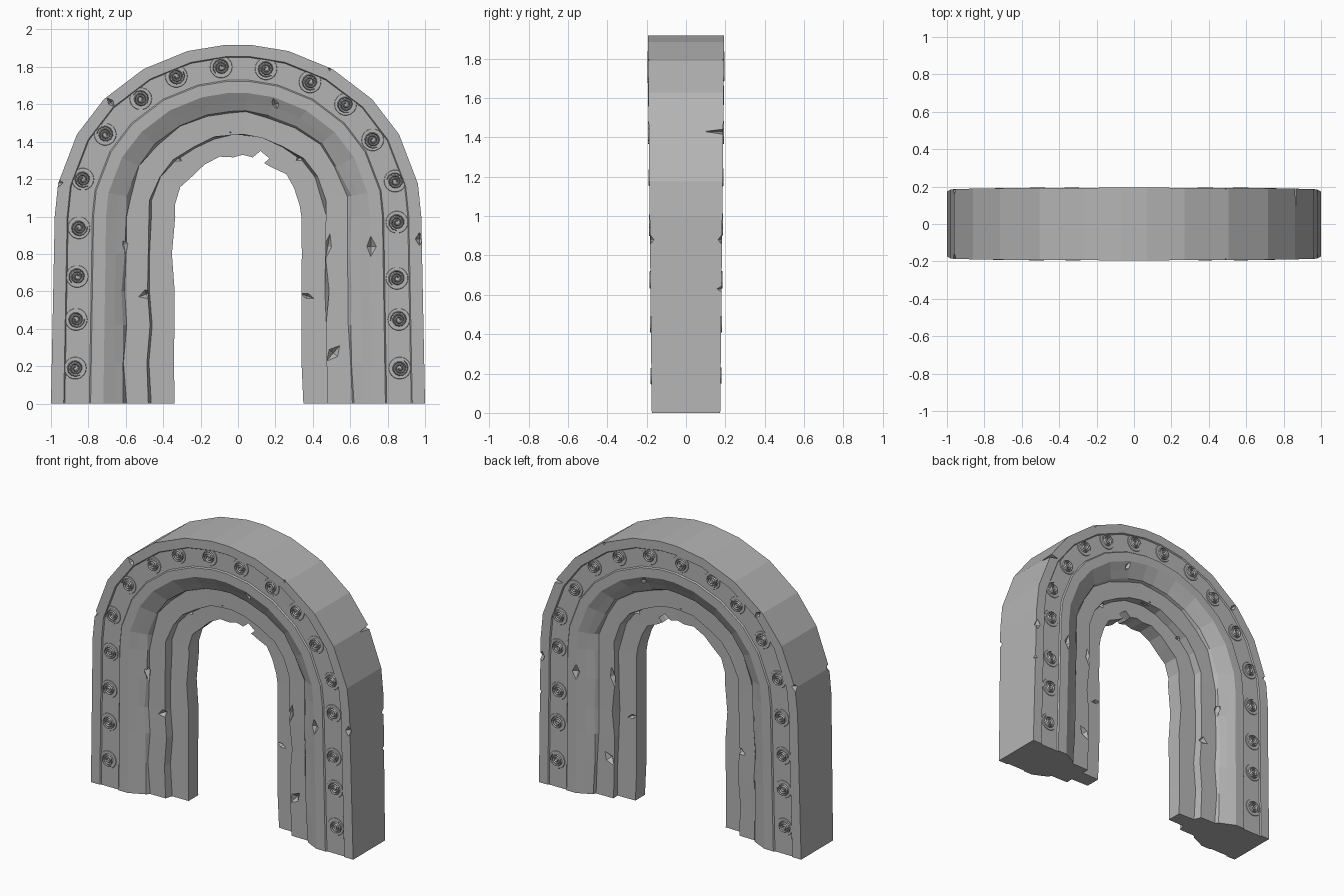
import bpy, bmesh, math, random
from mathutils import Matrix, Vector

random.seed(4)
if "Cube" in bpy.data.objects:
    bpy.data.objects.remove(bpy.data.objects["Cube"], do_unlink=True)

stone = bpy.data.materials.new("grey stone")
stone.use_nodes = True
GREY = (0.46, 0.46, 0.46, 1)
stone.diffuse_color = GREY
bsdf = next(n for n in stone.node_tree.nodes if n.type == 'BSDF_PRINCIPLED')
bsdf.inputs["Base Color"].default_value = GREY
bsdf.inputs["Roughness"].default_value = 0.9


def make_object(name, bm):
    bmesh.ops.recalc_face_normals(bm, faces=bm.faces)
    mesh = bpy.data.meshes.new(name)
    bm.to_mesh(mesh)
    bm.free()
    mesh.materials.append(stone)
    obj = bpy.data.objects.new(name, mesh)
    bpy.context.collection.objects.link(obj)
    return obj


def flare(z):
    """The arch grows slightly deeper towards its crown."""
    return 1 + 0.06 * z


# Moulding profile: distance from the middle, half depth
half = [(1.0, .174), (.932, .174), (.926, .166), (.795, .166), (.788, .174),
        (.72, .174), (.665, .148), (.62, .125), (.605, .106),
        (.482, .104), (.472, .055), (.35, .052)]
profile = [(r, -d) for r, d in half] + [(r, d) for r, d in reversed(half)]

# Stations up one leg, over the arch and down the other
leg = [0, .22, .42, .6, .8, 1.0]
bends = [11, 28.5, 43, 59, 74, 86]
stations = [("leg", z, -1) for z in leg]
stations += [("arc", a, -1) for a in bends]
stations += [("arc", a, 1) for a in reversed(bends)]
stations += [("leg", z, 1) for z in reversed(leg)]


def place(r, station):
    kind, t, side = station
    if kind == "leg":
        return side * r * (1 - .02 * t), t
    a = math.radians(t)
    return side * r * .98 * math.cos(a), 1 + .92 * r * math.sin(a)


# Arch body, with worn inner edges
bm = bmesh.new()
rings = []
for st in stations:
    wear = [random.uniform(-.012, .012) if r < .66 else 0 for r, d in half]
    wear += wear[::-1]
    ring = []
    for (r, y), w in zip(profile, wear):
        x, z = place(r + w, st)
        ring.append(bm.verts.new((x, y * flare(z), z)))
    rings.append(ring)
n = len(profile)
for a, b in zip(rings, rings[1:]):
    for i in range(n):
        j = (i + 1) % n
        bm.faces.new((a[i], a[j], b[j], b[i]))
bm.faces.new(rings[0])
bm.faces.new(rings[-1])
arch = make_object("stone_arch", bm)

# Chips knocked out of both faces: centre x, z, depth; size x, z; tilt
chips = [(.71, .84, .174, .03, .055, 0), (.51, .27, .104, .03, .055, 40),
         (.37, .575, .06, .05, .02, 20), (-.49, .585, .104, .045, .025, -20),
         (-.34, 1.32, .055, .045, .03, 30), (-.04, 1.45, .08, .06, .02, 15),
         (.34, 1.32, .06, .045, .03, -35), (-.68, 1.61, .18, .04, .02, 50),
         (.49, 1.79, .19, .02, .03, 0), (-.97, 1.18, .17, .04, .035, 0),
         (.97, .88, .17, .025, .04, 0), (-.61, .85, .11, .025, .07, -10),
         (.48, .84, .105, .02, .07, 10), (.2, 1.6, .16, .02, .05, -20)]
bm = bmesh.new()


def add_chip(x, y, z, sx, sy, sz, tilt):
    m = (Matrix.Translation((x, y, z))
         @ Matrix.Rotation(math.radians(tilt), 4, 'Y')
         @ Matrix.Diagonal((sx, sy, sz, 1)))
    bmesh.ops.create_uvsphere(bm, u_segments=4, v_segments=2, radius=1, matrix=m)


for x, z, d, sx, sz, tilt in chips:
    for s in (-1, 1):
        add_chip(x, s * d * flare(z), z, sx, .03, sz, tilt)
add_chip(.12, 0, 1.31, .06, .3, .05, 0)       # notch through the inner crown
add_chip(.9, .19, 1.43, .1, .15, .02, 0)      # crack on the outer side
add_chip(1.0, .18, .63, .03, .04, .025, 0)
cutter = make_object("chip_cutter", bm)
cutter.hide_render = True

mod = arch.modifiers.new("chips", 'BOOLEAN')
mod.operation = 'DIFFERENCE'
mod.solver = 'EXACT'
mod.object = cutter
bpy.context.view_layer.objects.active = arch
arch.select_set(True)
bpy.ops.object.modifier_apply(modifier=mod.name)
bpy.data.objects.remove(cutter, do_unlink=True)

# Spiral rosettes along the band, on both faces
spots = [(-.87, .19), (-.865, .45), (-.86, .68), (-.85, .94), (-.83, 1.2),
         (-.71, 1.44), (-.52, 1.63), (-.33, 1.75), (-.09, 1.8), (.15, 1.79),
         (.385, 1.72), (.575, 1.6), (.72, 1.41), (.84, 1.19), (.85, .97),
         (.85, .67), (.86, .45), (.865, .19)]


def add_rosette(bm, x, z, side):
    y = .166 * flare(z)
    turn = random.uniform(0, math.tau)

    def point(radius, angle, lift):
        return bm.verts.new((x + radius * math.cos(angle), side * (y + lift),
                             z + radius * math.sin(angle)))

    # Low round base
    outer = [point(.062, math.tau * i / 18, -.004) for i in range(18)]
    inner = [point(.058, math.tau * i / 18, .003) for i in range(18)]
    bm.faces.new(inner)
    for i in range(18):
        j = (i + 1) % 18
        bm.faces.new((outer[i], outer[j], inner[j], inner[i]))
    # Raised spiral ridge
    steps, last = 30, None
    for i in range(steps + 1):
        t = i / steps
        a = turn + t * math.tau * 2.6
        r = .008 + .037 * t
        w = .0055 * (1 - .6 * t ** 4)
        row = [point(r - w, a, .002), point(r, a, .012), point(r + w, a, .002)]
        if last:
            for k in range(2):
                bm.faces.new((last[k], last[k + 1], row[k + 1], row[k]))
        last = row


for name, side in (("front_spirals", -1), ("back_spirals", 1)):
    bm = bmesh.new()
    for x, z in spots:
        add_rosette(bm, x, z, side)
    obj = make_object(name, bm)
    # Open ridges must face away from the wall
    mesh = obj.data
    bm = bmesh.new()
    bm.from_mesh(mesh)
    bmesh.ops.reverse_faces(bm, faces=[f for f in bm.faces if f.normal.y * side < 0])
    bm.to_mesh(mesh)
    bm.free()
